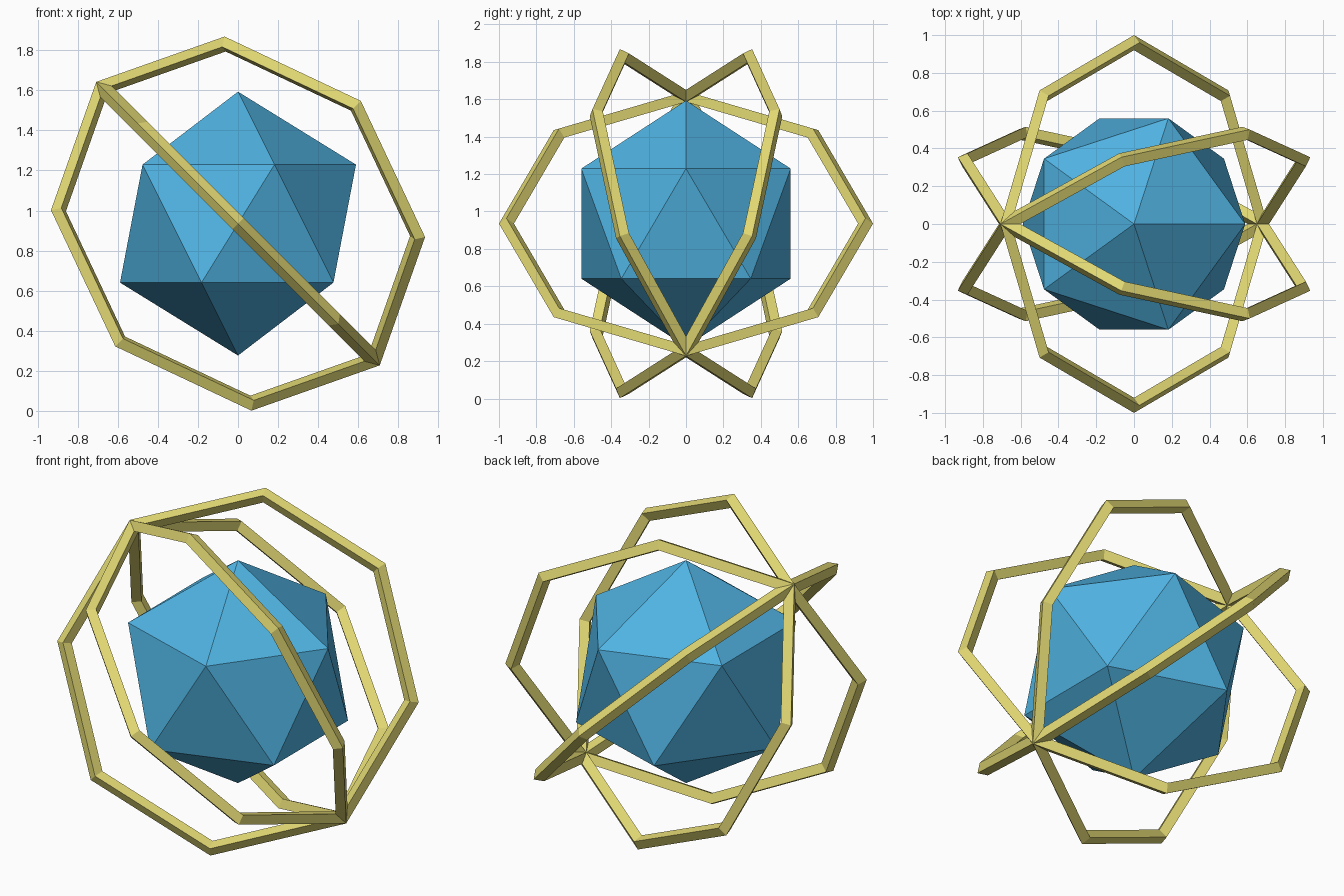
import bpy
from math import radians
from mathutils import Matrix, Vector

CENTRE = Vector((0, 0, 0.935))
TUBE = 0.04

cube = bpy.data.objects.get("Cube")
if cube:
    bpy.data.objects.remove(cube, do_unlink=True)


def make_material(name, rgb):
    mat = bpy.data.materials.new(name)
    mat.use_nodes = True
    colour = (*rgb, 1.0)
    mat.diffuse_color = colour
    mat.node_tree.nodes["Principled BSDF"].inputs["Base Color"].default_value = colour
    return mat


def finish(name, mat):
    obj = bpy.context.object
    obj.name = name
    obj.data.name = name
    obj.data.materials.append(mat)
    bpy.ops.object.shade_flat()
    return obj


blue = make_material("sky blue", (0.08, 0.45, 0.76))
yellow = make_material("pale yellow", (0.75, 0.68, 0.17))

# Twenty-sided core
bpy.ops.mesh.primitive_ico_sphere_add(subdivisions=1, radius=0.658, location=CENTRE)
finish("core", blue)

# Three octagonal rings of diamond section, fanned about one slanted diameter
tilt = Matrix.Rotation(radians(45), 4, 'Y')
axis = Vector((1, 0, -1)).normalized()
for name, angle in (("middle_ring", 0), ("left_ring", 60), ("right_ring", -60)):
    bpy.ops.mesh.primitive_torus_add(major_segments=8, minor_segments=4,
                                     major_radius=1 - TUBE, minor_radius=TUBE)
    ring = finish(name, yellow)
    fan = Matrix.Rotation(radians(angle), 4, axis)
    ring.matrix_world = Matrix.Translation(CENTRE) @ fan @ tilt
